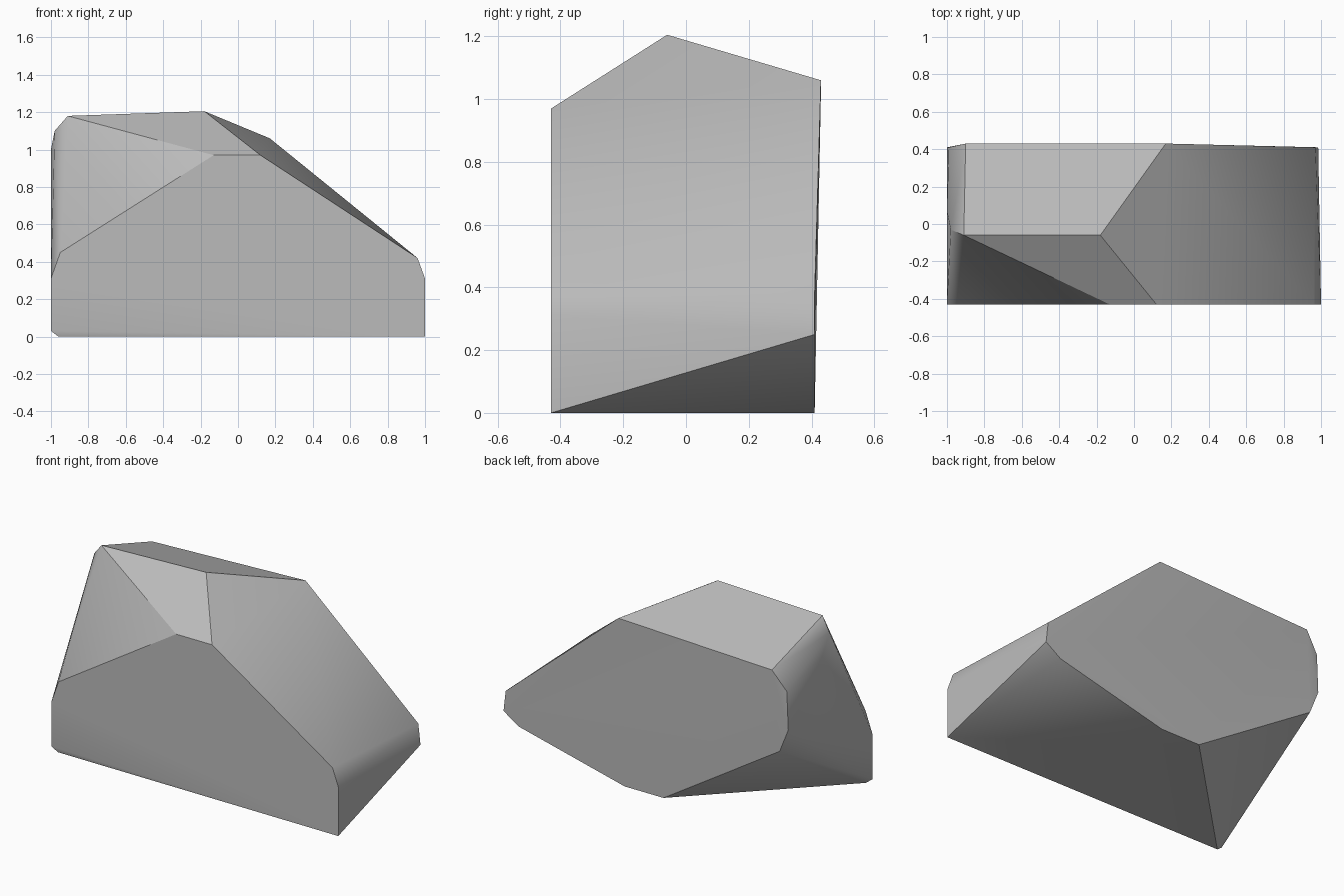
import bpy, bmesh, math

cube = bpy.data.objects.get("Cube")
if cube:
    bpy.data.objects.remove(cube, do_unlink=True)

stone = bpy.data.materials.new("grey stone")
stone.use_nodes = True
colour = (0.5, 0.5, 0.5, 1)
stone.diffuse_color = colour
stone.node_tree.nodes["Principled BSDF"].inputs["Base Color"].default_value = colour

FRONT, BACK = -0.43, 0.41

# Outline of the flat front (x, z)
front = [(-1, .03), (1, 0), (1, .31), (.96, .42), (.12, .97), (-.13, .97), (-.95, .45), (-1, .31)]
# Outline of the back, below its top edge (x, z)
back = [(-.13, 0), (.14, 0), (.88, .18), (.985, .25), (.97, .38), (-.99, .9), (-1, .66), (-.94, .51)]
corners = [(x, FRONT, z) for x, z in front] + [(x, BACK, z) for x, z in back]
# Top ridge, back top edge, chipped left corner, underside corner
corners += [(-.91, -.06, 1.18), (-.18, -.06, 1.205)]
corners += [(.17, .43, 1.06), (-.9, .43, 1.02)]
corners += [(-.98, -.03, 1.1), (-1, .07, 1.0)]
corners += [(-.96, -.42, 0)]

# Wrap the corners in a faceted boulder
bm = bmesh.new()
for c in corners:
    bm.verts.new(c)
hull = bmesh.ops.convex_hull(bm, input=bm.verts)
loose = {v for v in hull["geom_interior"] + hull["geom_unused"] if isinstance(v, bmesh.types.BMVert)}
bmesh.ops.delete(bm, geom=list(loose), context="VERTS")
bmesh.ops.dissolve_limit(bm, angle_limit=math.radians(2), verts=bm.verts, edges=bm.edges)
bmesh.ops.recalc_face_normals(bm, faces=bm.faces)
mesh = bpy.data.meshes.new("boulder")
bm.to_mesh(mesh)
bm.free()

boulder = bpy.data.objects.new("boulder", mesh)
mesh.materials.append(stone)
bpy.context.collection.objects.link(boulder)
bpy.context.view_layer.objects.active = boulder
boulder.select_set(True)
bpy.ops.object.shade_smooth_by_angle(angle=math.radians(30))
